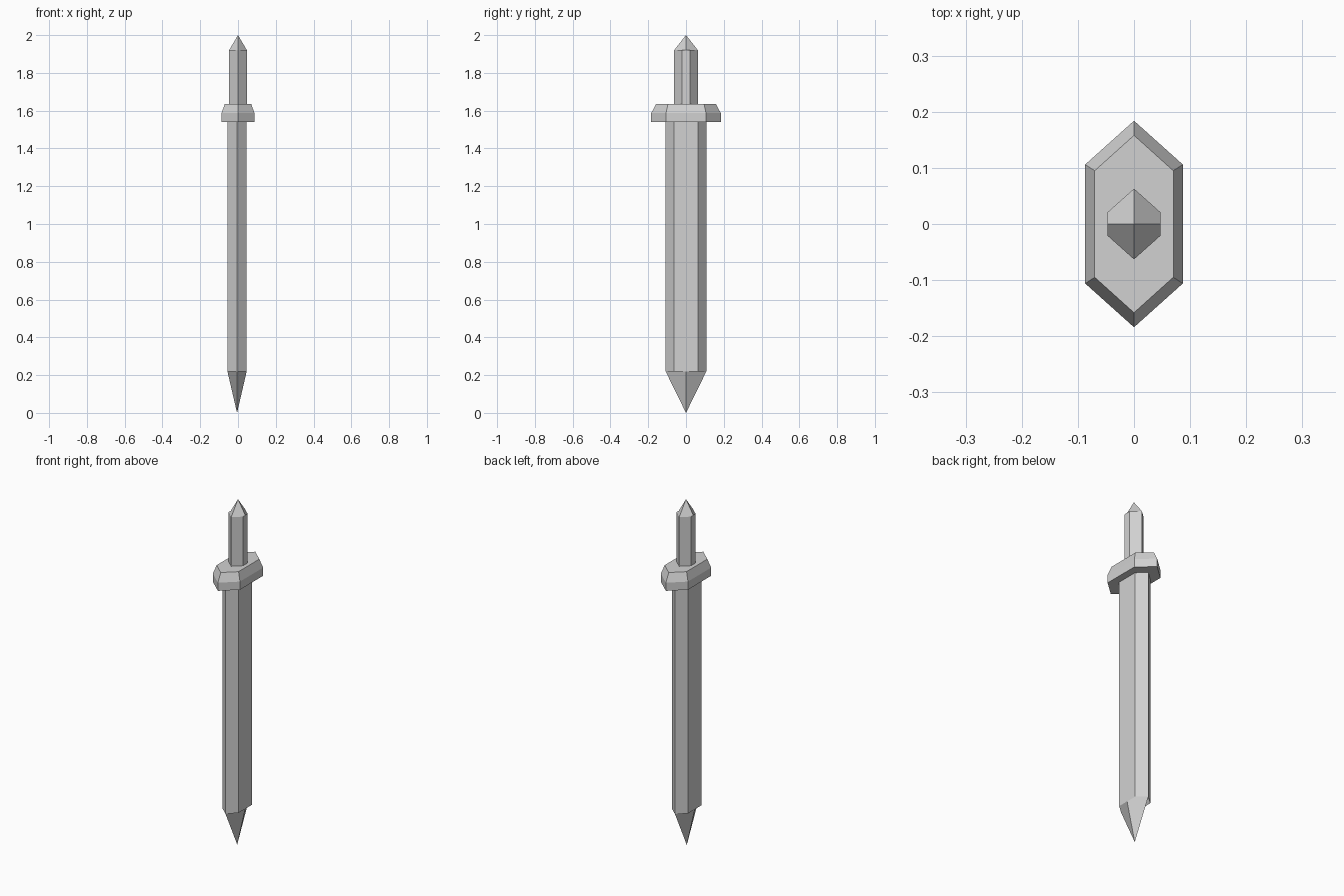
import bpy
import bmesh

cube = bpy.data.objects.get("Cube")
if cube:
    bpy.data.objects.remove(cube, do_unlink=True)

steel = bpy.data.materials.new("light_grey_steel")
steel.use_nodes = True
colour = (0.64, 0.64, 0.64, 1)
steel.diffuse_color = colour
steel.node_tree.nodes["Principled BSDF"].inputs["Base Color"].default_value = colour


def outline(half_x, flat_y, point_y):
    """Stretched hexagon, with a middle point on each flat side."""
    return [(half_x, 0), (half_x, flat_y), (0, point_y), (-half_x, flat_y),
            (-half_x, 0), (-half_x, -flat_y), (0, -point_y), (half_x, -flat_y)]


def loft(name, sections, tip_z=None, shift_x=0):
    """Join (z, outline) sections; the last may end in a four-faced point."""
    bm = bmesh.new()
    rings = [[bm.verts.new((x + shift_x, y, z)) for x, y in shape]
             for z, shape in sections]
    n = len(rings[0])
    for low, high in zip(rings, rings[1:]):
        for i in range(n):
            j = (i + 1) % n
            bm.faces.new((low[i], low[j], high[j], high[i]))
    bm.faces.new(rings[0])
    end = rings[-1]
    if tip_z is None:
        bm.faces.new(end)
    else:
        tip = bm.verts.new((shift_x, 0, tip_z))
        # Each quad spans a quarter: side middle, corner, end point, tip
        for i in range(0, n, 2):
            bm.faces.new((end[i], end[i + 1], end[(i + 2) % n], tip))
    bmesh.ops.recalc_face_normals(bm, faces=bm.faces)
    mesh = bpy.data.meshes.new(name)
    bm.to_mesh(mesh)
    bm.free()
    mesh.materials.append(steel)
    obj = bpy.data.objects.new(name, mesh)
    bpy.context.collection.objects.link(obj)
    return obj


# Blade, pointing down
blade = outline(0.051, 0.063, 0.108)
loft("blade", [(1.56, blade), (0.22, blade)], tip_z=0, shift_x=-0.005)

# Guard with a bevelled top
wide = outline(0.087, 0.106, 0.184)
narrow = outline(0.07, 0.095, 0.158)
loft("guard", [(1.54, wide), (1.587, wide), (1.636, narrow)])

# Handle with a pointed end
grip = outline(0.047, 0.021, 0.063)
loft("handle", [(1.6, grip), (1.92, grip)], tip_z=2)
